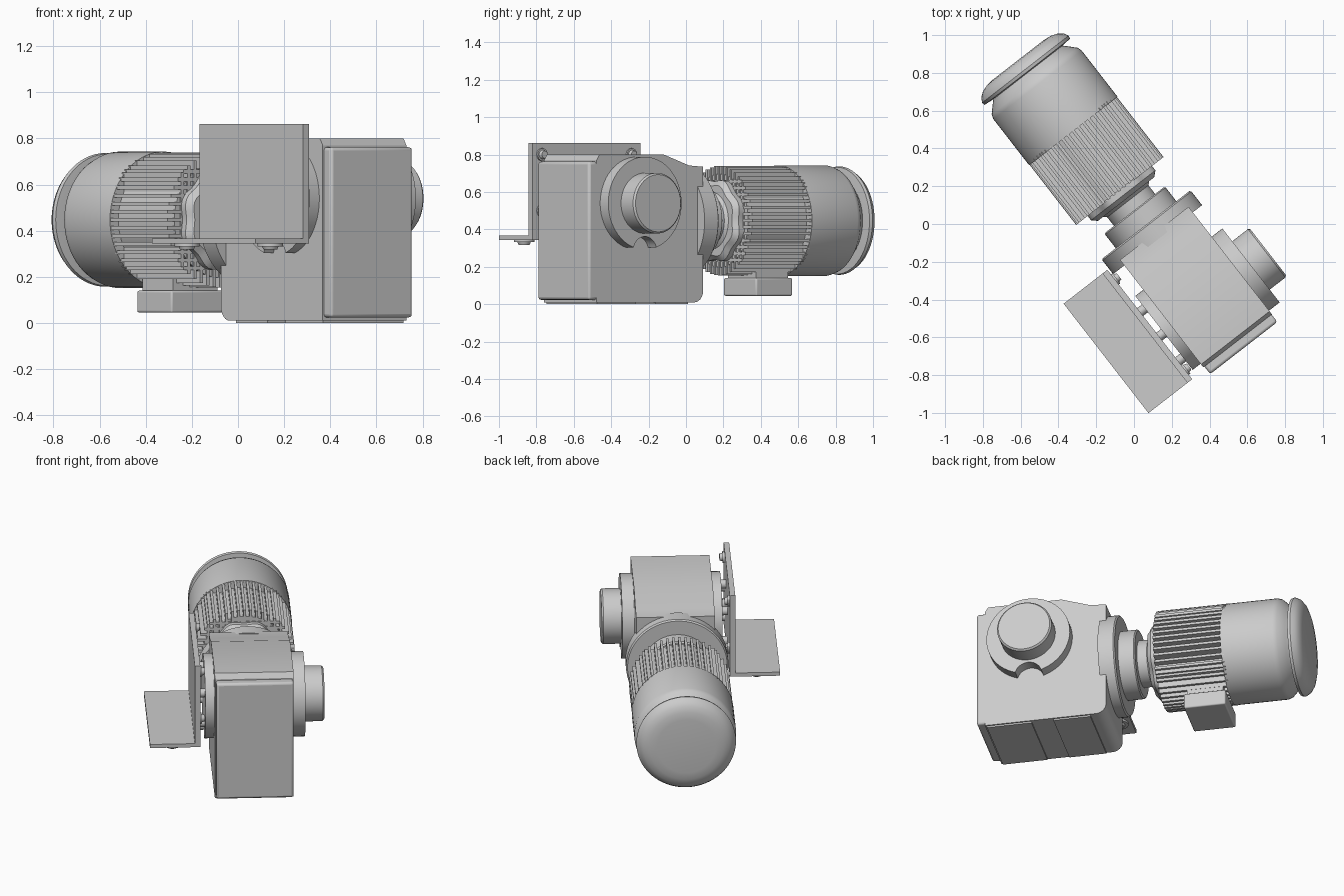
import bpy, bmesh
from math import sin, cos, pi, radians, sqrt
from mathutils import Matrix, Vector

if "Cube" in bpy.data.objects:
    bpy.data.objects.remove(bpy.data.objects["Cube"])

# Everything is modelled in a local frame: x along the motor, y along the output shaft
TURN = Matrix.Rotation(radians(-52.2), 4, 'Z')
AX_Y, AX_Z = 0.048, 0.447          # motor axis
OUT_X, OUT_Z = 0.553, 0.54         # output shaft axis


def finish(bm, name, bevel=0, segs=3, angle=30):
    bmesh.ops.recalc_face_normals(bm, faces=bm.faces)
    bm.transform(TURN)
    me = bpy.data.meshes.new(name)
    bm.to_mesh(me)
    bm.free()
    ob = bpy.data.objects.new(name, me)
    bpy.context.collection.objects.link(ob)
    if bevel:
        m = ob.modifiers.new("bevel", 'BEVEL')
        m.width, m.segments, m.limit_method = bevel, segs, 'ANGLE'
    bpy.ops.object.select_all(action='DESELECT')
    ob.select_set(True)
    bpy.context.view_layer.objects.active = ob
    bpy.ops.object.shade_smooth_by_angle(angle=radians(angle))
    return ob


def add_box(bm, lo, hi):
    lo, hi = Vector(lo), Vector(hi)
    m = Matrix.Translation((lo + hi) / 2) @ Matrix.Diagonal((*(hi - lo), 1))
    bmesh.ops.create_cube(bm, size=1, matrix=m)


def box(name, lo, hi, bevel=0):
    bm = bmesh.new()
    add_box(bm, lo, hi)
    return finish(bm, name, bevel)


def prism(name, outline, y0, y1, bevel=0):
    """Extrude an (x, z) outline along y."""
    bm = bmesh.new()
    f = bm.faces.new([bm.verts.new((x, y0, z)) for x, z in outline])
    ext = bmesh.ops.extrude_face_region(bm, geom=[f])
    bmesh.ops.translate(bm, vec=(0, y1 - y0, 0),
                        verts=[v for v in ext['geom'] if isinstance(v, bmesh.types.BMVert)])
    return finish(bm, name, bevel)


def lathe(name, profile, axis='X', centre=(AX_Y, AX_Z), n=64, lobes=0, depth=0):
    """Solid of revolution from (position, radius) points; optional scalloped rim."""
    bm = bmesh.new()
    rings = []
    for p, r in profile:
        ring = []
        for i in range(n):
            a = 2 * pi * i / n
            rr = r * (1 - depth * (0.5 + 0.5 * cos(lobes * a))) if lobes else r
            h, v = centre[0] + rr * cos(a), centre[1] + rr * sin(a)
            ring.append(bm.verts.new({'X': (p, h, v), 'Y': (h, p, v), 'Z': (h, v, p)}[axis]))
        rings.append(ring)
    for a, b in zip(rings, rings[1:]):
        for i in range(n):
            bm.faces.new((a[i], a[(i + 1) % n], b[(i + 1) % n], b[i]))
    bm.faces.new(rings[0])
    bm.faces.new(rings[-1])
    return finish(bm, name)


# Motor: fan cover with tapered end, then the rounded rain cap
lathe("fan_cover", [(-0.586, 0.296), (-0.895, 0.296), (-0.92, 0.288), (-0.96, 0.25), (-1.0, 0.21)])
lathe("rain_cap", [(-0.975, 0.2), (-0.983, 0.286), (-1.0, 0.29), (-1.025, 0.276),
                   (-1.045, 0.25), (-1.057, 0.215), (-1.062, 0.17)])

# Motor: finned housing, fins vertical above/below and horizontal at the sides
lathe("motor_core", [(-0.6, 0.25), (-0.19, 0.25)])
bm = bmesh.new()
for i in range(-6, 7):
    t = i * 0.035
    h = sqrt(0.293 ** 2 - t ** 2)
    w = 0.008
    add_box(bm, (-0.6, AX_Y + t - w, AX_Z - h), (-0.184, AX_Y + t + w, AX_Z + h))
    add_box(bm, (-0.6, AX_Y - h, AX_Z + t - w), (-0.184, AX_Y + h, AX_Z + t + w))
finish(bm, "cooling_fins")

# Terminal box under the motor
box("terminal_box", (-0.582, -0.105, 0.045), (-0.335, 0.18, 0.14), 0.008)
box("terminal_box_neck", (-0.565, -0.085, 0.13), (-0.35, 0.16, 0.24))

# Bell and neck joining the motor to the gearbox
lathe("motor_bell", [(-0.19, 0.228), (-0.155, 0.228), (-0.13, 0.2)], lobes=8, depth=0.08)
lathe("motor_neck", [(-0.14, 0.165), (-0.115, 0.138), (-0.04, 0.138)])
lathe("adapter_ring", [(-0.057, 0.195), (-0.05, 0.203), (0.06, 0.203)])
lathe("gearbox_flange", [(0.042, 0.29), (0.05, 0.298), (0.142, 0.298)])

# Gearbox body with rounded lower corner and sloped shoulder
corner = [(0.165 - 0.06 * cos(a), 0.07 - 0.06 * sin(a)) for a in [i * pi / 12 for i in range(7)]]
prism("gearbox_body", corner + [(0.825, 0.01), (0.825, 0.77), (0.805, 0.80), (0.37, 0.80),
                                (0.2, 0.742), (0.105, 0.735)], -0.175, 0.284)
for i, (a, b) in enumerate([(0.2, 0.42), (0.55, 0.815)]):
    box(f"foot_pad_{i}", (a, -0.165, 0), (b, 0.275, 0.03))
box("end_cover", (0.81, -0.168, 0.024), (0.875, 0.282, 0.762), 0.014)


# Round side bosses with a notch at the bottom
def notched_disc(r, nr=0.08, off=0.01):
    d = r + off
    phi = math_acos((r * r + d * d - nr * nr) / (2 * r * d))
    na = math_atan2(d - r * cos(phi), r * sin(phi))
    pts = []
    for i in range(57):
        a = -pi / 2 + phi + (2 * pi - 2 * phi) * i / 56
        pts.append((OUT_X + r * cos(a), OUT_Z + r * sin(a)))
    for i in range(1, 14):
        a = (pi - na) + (2 * na - pi) * i / 14
        pts.append((OUT_X + nr * cos(a), OUT_Z - d + nr * sin(a)))
    return pts


from math import acos as math_acos, atan2 as math_atan2
prism("output_boss", notched_disc(0.248), 0.27, 0.355)
prism("bracket_boss", notched_disc(0.248), -0.228, -0.16)

# Output shaft cover
lathe("shaft_cover", [(0.34, 0.162), (0.46, 0.162), (0.47, 0.153)], 'Y', (OUT_X, OUT_Z))

# L-shaped bracket
bm = bmesh.new()
pts = [(-0.26, 0.863), (-0.292, 0.863), (-0.292, 0.367), (-0.553, 0.367), (-0.553, 0.344), (-0.26, 0.344)]
ends = [[bm.verts.new((x, y, z)) for y, z in pts] for x in (0.105, 0.838)]
for e in ends:
    bm.faces.new(e)
for i in range(6):
    j = (i + 1) % 6
    bm.faces.new((ends[0][i], ends[0][j], ends[1][j], ends[1][i]))
finish(bm, "bracket")

# Bolts: bracket corners, boss spacers, and under the bracket shelf
for i, (x, z) in enumerate([(0.17, 0.8), (0.775, 0.8), (0.17, 0.5), (0.775, 0.5)]):
    lathe(f"corner_bolt_{i}", [(-0.262, 0.034), (-0.25, 0.034), (-0.25, 0.025), (-0.232, 0.02)],
          'Y', (x, z), 20)
for i in range(6):
    a = pi / 6 + i * pi / 3
    lathe(f"boss_bolt_{i}", [(-0.262, 0.026), (-0.22, 0.026)], 'Y',
          (OUT_X + 0.19 * cos(a), OUT_Z + 0.19 * sin(a)), 20)
for i, x in enumerate((0.18, 0.77)):
    lathe(f"shelf_bolt_{i}", [(0.346, 0.055), (0.332, 0.055), (0.332, 0.036), (0.318, 0.03)],
          'Z', (x, -0.42), 24)
